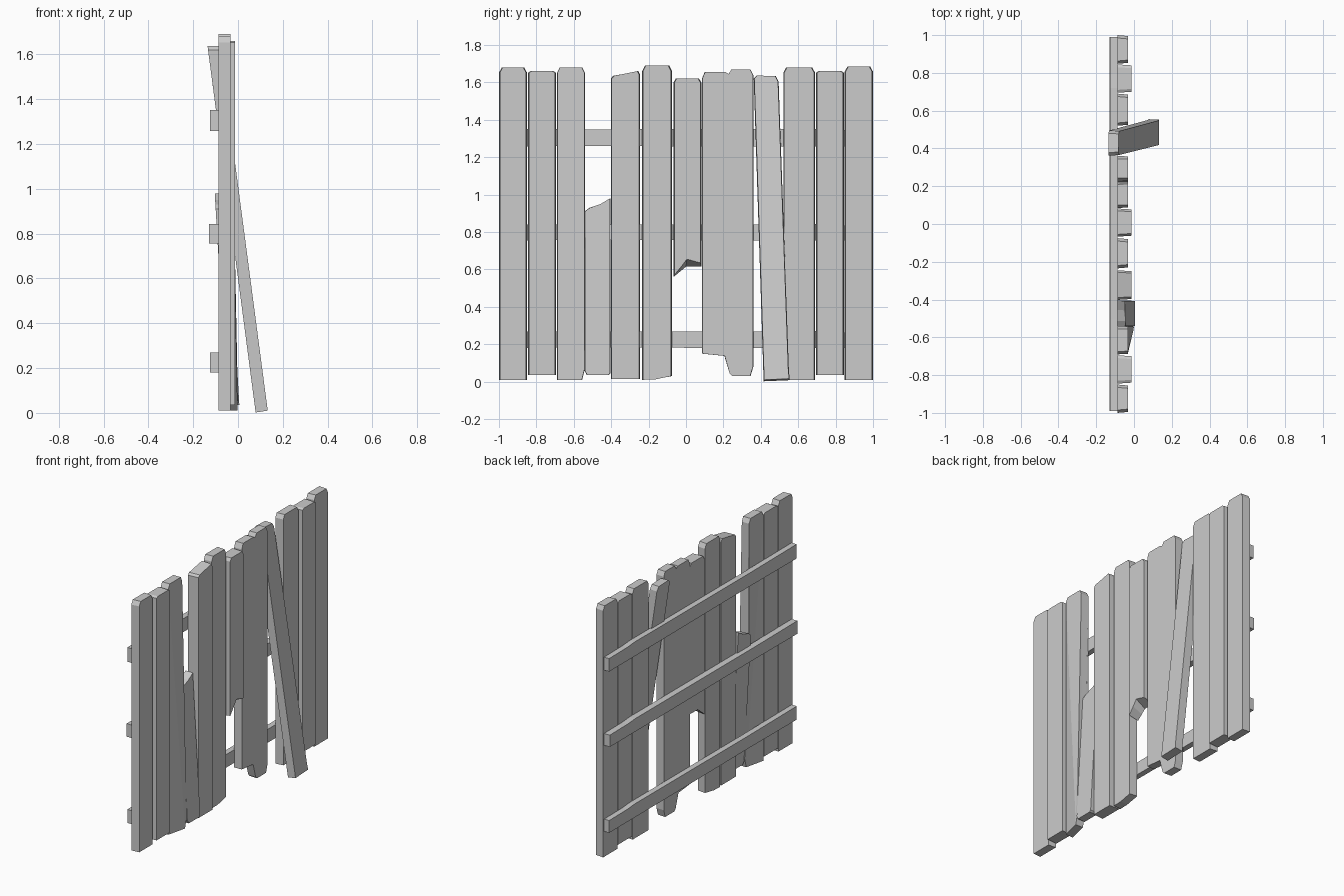
import bpy, bmesh


def slab(name, outline, back, front, shift=None, taper=0.005):
    """Board cut from a (y, z[, back dz]) outline, from x=back to x=front.
    shift(y, z) pushes the board along x; taper narrows its front face."""
    bm = bmesh.new()
    mid = (min(p[0] for p in outline) + max(p[0] for p in outline)) / 2
    rings = []
    for x, is_front in ((back, False), (front, True)):
        ring = []
        for p in outline:
            y, z = p[0], p[1]
            dx = shift(y, z) if shift else 0
            if is_front:
                y += taper if y < mid else -taper
            elif len(p) > 2:
                z += p[2]
            ring.append(bm.verts.new((x + dx, y, z)))
        rings.append(ring)
    n = len(outline)
    caps = [bm.faces.new(rings[0]), bm.faces.new(rings[1])]
    for i in range(n):
        j = (i + 1) % n
        bm.faces.new((rings[0][i], rings[0][j], rings[1][j], rings[1][i]))
    bmesh.ops.triangulate(bm, faces=caps)
    bmesh.ops.recalc_face_normals(bm, faces=bm.faces)
    mesh = bpy.data.meshes.new(name)
    bm.to_mesh(mesh)
    bm.free()
    ob = bpy.data.objects.new(name, mesh)
    bpy.context.collection.objects.link(ob)
    return ob


def clipped(y0, y1, z0, z1, c=0.015, h=0.028):
    """Plank outline with both top corners cut off."""
    return [(y0, z0), (y1, z0), (y1, z1 - h), (y1 - c, z1), (y0 + c, z1), (y0, z1 - h)]


BACK, THIN, THICK = -0.088, -0.033, -0.014

# Intact planks: y0, y1, z0, z1, front x
for i, (y0, y1, z0, z1, fx) in enumerate([
        (-1.0, -0.85, 0.01, 1.68, THIN),
        (-0.845, -0.695, 0.035, 1.66, THICK),
        (0.52, 0.69, 0.01, 1.68, THIN),
        (0.695, 0.845, 0.035, 1.66, THICK),
        (0.848, 1.0, 0.01, 1.685, THIN)]):
    h = 0.028 if fx == THIN else 0.008
    slab(f"plank_{i + 1}", clipped(y0, y1, z0, z1, 0.015, h), BACK, fx)

# Split plank pushed outwards at its lower inner edge
slab("split_plank",
     [(-0.69, 0.01), (-0.555, 0.01), (-0.54, 0.07), (-0.54, 0.95), (-0.54, 1.65),
      (-0.555, 1.68), (-0.675, 1.68), (-0.69, 1.65), (-0.69, 0.95)],
     BACK, THIN,
     lambda y, z: 0.035 * max(0, 1 - z / 0.95) * (y + 0.69) / 0.15, 0.002)

# Broken stump leaning inwards
slab("broken_stump",
     [(-0.543, 0.06), (-0.53, 0.035), (-0.415, 0.035), (-0.405, 0.045),
      (-0.405, 0.98), (-0.455, 0.95), (-0.515, 0.93), (-0.543, 0.91)],
     -0.047, 0.008, lambda y, z: -0.055 * z / 0.95, 0.002)

# Planks with slanted ends
slab("slant_top_plank",
     [(-0.402, 0.015), (-0.245, 0.015), (-0.245, 1.64), (-0.255, 1.66),
      (-0.39, 1.635), (-0.402, 1.62)], BACK, THICK)
slab("slant_foot_plank",
     [(-0.235, 0.01), (-0.17, 0.012), (-0.075, 0.03), (-0.075, 1.66),
      (-0.09, 1.69), (-0.22, 1.69), (-0.235, 1.66)], BACK, THIN)

# Hanging plank with its lower end snapped off
slab("snapped_plank",
     [(-0.067, 0.57, -0.01), (-0.03, 0.615, -0.025), (0.0, 0.655, -0.04),
      (0.082, 0.635, -0.018), (0.082, 1.60), (0.07, 1.62), (-0.055, 1.62),
      (-0.067, 1.60)], BACK, THICK)

# Wide cracked plank, notched at the top and chipped at the foot
slab("wide_plank",
     [(0.085, 0.15), (0.205, 0.138), (0.235, 0.045), (0.25, 0.03), (0.345, 0.03),
      (0.36, 0.08), (0.36, 1.64), (0.345, 1.67), (0.245, 1.67), (0.23, 1.645),
      (0.223, 1.60), (0.21, 1.655), (0.10, 1.655), (0.085, 1.62)],
     BACK, THIN, None, 0.002)

# Loose plank leaning forward
slab("leaning_plank",
     [(0.415, 0.01, -0.008), (0.555, 0.016, -0.008), (0.55, 0.06), (0.495, 1.605),
      (0.48, 1.633), (0.378, 1.637), (0.362, 1.62)],
     0.08, 0.134, lambda y, z: -0.215 * z / 1.63, 0.003)

# Three horizontal rails across the back
for name, z0, z1, bx in (("bottom_rail", 0.18, 0.27, -0.125),
                         ("middle_rail", 0.755, 0.842, -0.13),
                         ("top_rail", 1.257, 1.352, -0.125)):
    slab(name,
         [(-0.99, z0), (-0.5, z0 + 0.003), (0.4, z0), (0.99, z0), (0.99, z1 - 0.008),
          (0.8, z1 - 0.006), (0.72, z1), (-0.5, z1 - 0.003), (-0.99, z1)],
         bx, BACK + 0.001, None, 0)
